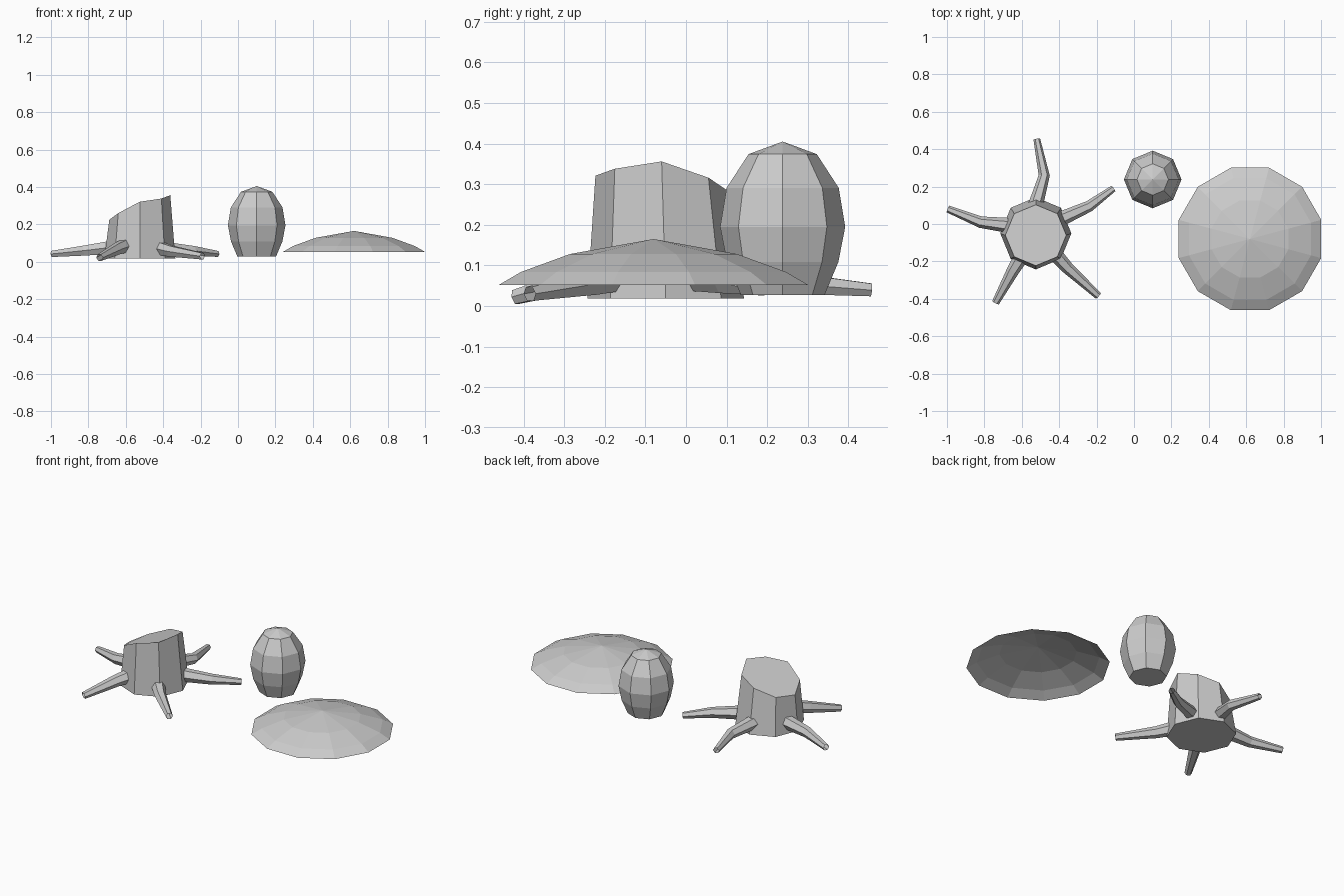
import bpy, bmesh
from math import cos, sin, pi

if "Cube" in bpy.data.objects:
    bpy.data.objects.remove(bpy.data.objects["Cube"])


def finish(name, bm):
    bmesh.ops.recalc_face_normals(bm, faces=bm.faces)
    mesh = bpy.data.meshes.new(name)
    bm.to_mesh(mesh)
    bm.free()
    obj = bpy.data.objects.new(name, mesh)
    bpy.context.collection.objects.link(obj)
    return obj


def lathe(name, centre, sides, profile, apex_z, turn=0.0, floor=True):
    """Rings of (radius, z) from the bottom up, closed by a pointed apex."""
    bm = bmesh.new()
    cx, cy = centre
    rings = [[bm.verts.new((cx + r * cos(turn + 2 * pi * i / sides),
                            cy + r * sin(turn + 2 * pi * i / sides), z))
              for i in range(sides)] for r, z in profile]
    apex = bm.verts.new((cx, cy, apex_z))
    for i in range(sides):
        j = (i + 1) % sides
        for a, b in zip(rings, rings[1:]):
            bm.faces.new((a[i], a[j], b[j], b[i]))
        bm.faces.new((rings[-1][i], rings[-1][j], apex))
    if floor:
        bm.faces.new(rings[0][::-1])
    return finish(name, bm)


# Low open mound, twelve sides with flats facing the axes
k = 1 / cos(pi / 12)
lathe("mound", (0.62, -0.08), 12,
      [(0.381 * k, 0.052), (0.326 * k, 0.084), (0.206 * k, 0.128)],
      0.165, turn=pi / 12, floor=False)

# Rounded eight-sided bush
lathe("bush", (0.10, 0.238), 8,
      [(0.103, 0.027), (0.137, 0.108), (0.154, 0.195), (0.138, 0.291), (0.084, 0.374)],
      0.405)

# Stump: tapered octagon with a slanted cut top
bm = bmesh.new()
cx, cy = -0.525, -0.05
top_z = [0.356, 0.316, 0.284, 0.24, 0.225, 0.26, 0.321, 0.338]
low, high = [], []
for i, z in enumerate(top_z):
    c, s = cos(i * pi / 4), sin(i * pi / 4)
    low.append(bm.verts.new((cx + 0.19 * c, cy + 0.193 * s, 0.018)))
    high.append(bm.verts.new((cx + 0.163 * c, cy + 0.163 * s - 0.01, z)))
for i in range(8):
    j = (i + 1) % 8
    bm.faces.new((low[i], low[j], high[j], high[i]))
bm.faces.new(high)
bm.faces.new(low[::-1])
finish("stump", bm)

# Roots: tapered bent tubes; points are (x, y, z, radius)
roots = [
    [(-0.43, 0.01, 0.075, 0.042), (-0.24, 0.095, 0.058, 0.030), (-0.11, 0.19, 0.042, 0.018)],
    [(-0.535, 0.07, 0.085, 0.042), (-0.48, 0.26, 0.056, 0.030), (-0.52, 0.455, 0.040, 0.018)],
    [(-0.65, -0.01, 0.08, 0.042), (-0.82, 0.01, 0.060, 0.031), (-0.995, 0.08, 0.042, 0.019)],
    [(-0.58, -0.14, 0.095, 0.042), (-0.645, -0.245, 0.070, 0.034), (-0.74, -0.42, 0.022, 0.020)],
    [(-0.45, -0.13, 0.08, 0.042), (-0.355, -0.235, 0.056, 0.033), (-0.19, -0.385, 0.030, 0.020)],
]
for n, path in enumerate(roots, 1):
    curve = bpy.data.curves.new(f"root_{n}", "CURVE")
    curve.dimensions = "3D"
    curve.bevel_depth = 1.0
    curve.bevel_resolution = 1
    spline = curve.splines.new("POLY")
    spline.use_smooth = False
    spline.points.add(len(path) - 1)
    for p, (x, y, z, r) in zip(spline.points, path):
        p.co = (x, y, z, 1)
        p.radius = r
    obj = bpy.data.objects.new(f"root_{n}", curve)
    bpy.context.collection.objects.link(obj)
    bpy.ops.object.select_all(action="DESELECT")
    obj.select_set(True)
    bpy.context.view_layer.objects.active = obj
    bpy.ops.object.convert(target="MESH")
